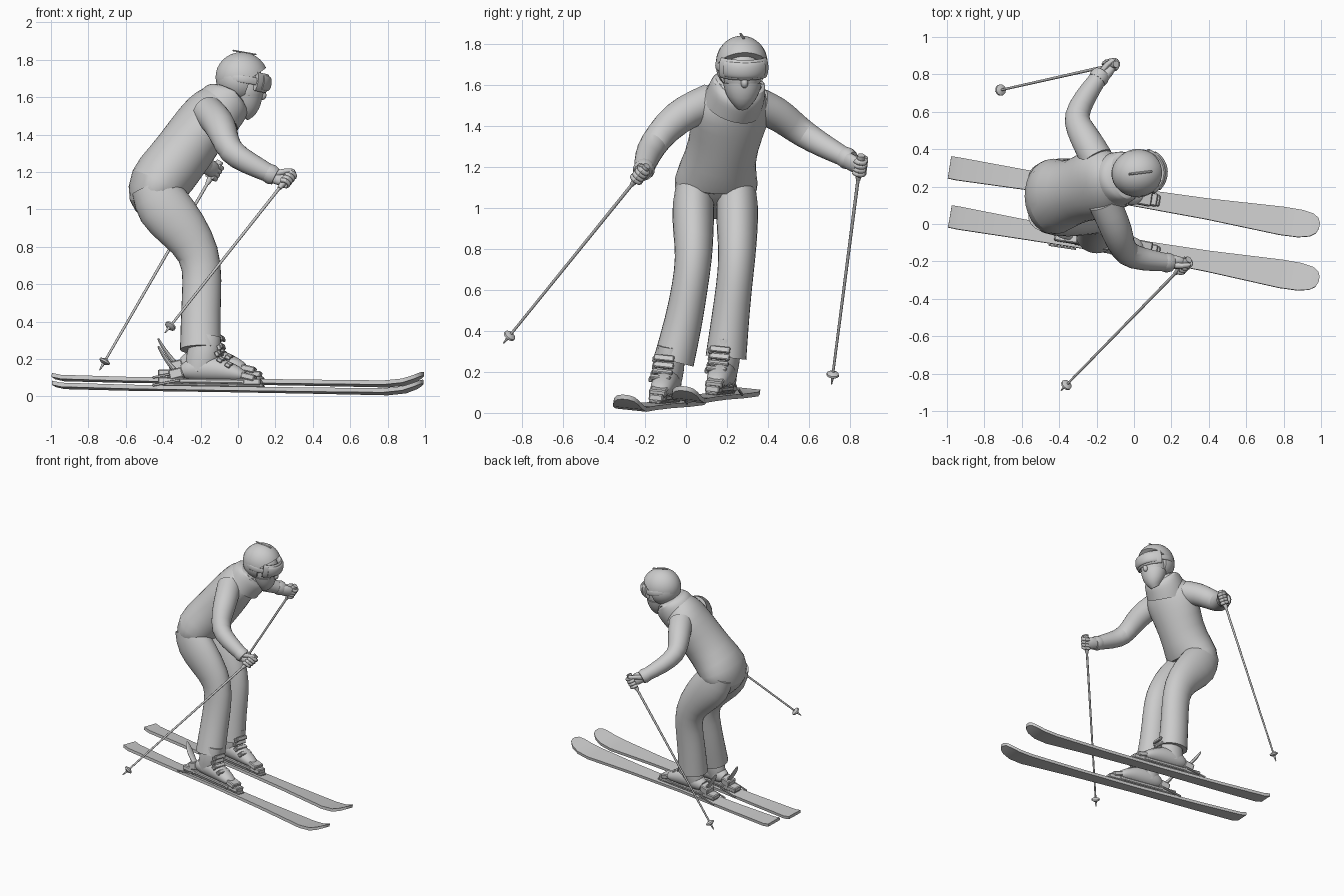
import bpy, bmesh, math
from mathutils import Vector, Matrix

cube = bpy.data.objects.get("Cube")
if cube:
    bpy.data.objects.remove(cube)

grey = bpy.data.materials.new("plain grey")
grey.use_nodes = True
COLOUR = (0.6, 0.6, 0.6, 1)
grey.diffuse_color = COLOUR
grey.node_tree.nodes["Principled BSDF"].inputs["Base Color"].default_value = COLOUR


def finish(name, bm, matrix=None, subsurf=0, angle=40):
    """Turn a bmesh into a shaded, coloured object."""
    if matrix:
        bm.transform(matrix)
    bmesh.ops.recalc_face_normals(bm, faces=bm.faces)
    mesh = bpy.data.meshes.new(name)
    bm.to_mesh(mesh)
    bm.free()
    ob = bpy.data.objects.new(name, mesh)
    bpy.context.collection.objects.link(ob)
    mesh.materials.append(grey)
    if subsurf:
        ob.modifiers.new("smooth", "SUBSURF").levels = subsurf
        ob.modifiers["smooth"].render_levels = subsurf
    bpy.ops.object.select_all(action="DESELECT")
    ob.select_set(True)
    bpy.context.view_layer.objects.active = ob
    bpy.ops.object.shade_smooth_by_angle(angle=math.radians(angle))
    return ob


def loft(name, rings, ref=(0, 1, 0), sides=14, matrix=None, subsurf=1):
    """Skin elliptical rings (x, y, z, width, depth, yaw) along a path."""
    bm = bmesh.new()
    crease = bm.edges.layers.float.new("crease_edge")
    pts = [Vector(r[:3]) for r in rings]
    loops = []
    for i, r in enumerate(rings):
        t = (pts[min(i + 1, len(pts) - 1)] - pts[max(i - 1, 0)]).normalized()
        w = Vector(ref)
        if len(r) > 5:
            w.rotate(Matrix.Rotation(math.radians(r[5]), 3, "Z"))
        w = (w - t * w.dot(t)).normalized()
        d = w.cross(t)
        depth = r[4] if len(r) > 4 else r[3]
        angles = [math.tau * k / sides for k in range(sides)]
        loops.append([bm.verts.new(pts[i] + w * r[3] * math.cos(a) + d * depth * math.sin(a))
                      for a in angles])
    for a, b in zip(loops, loops[1:]):
        for k in range(sides):
            n = (k + 1) % sides
            bm.faces.new((a[k], a[n], b[n], b[k]))
    for cap in (loops[0], loops[-1]):
        for e in bm.faces.new(cap).edges:
            e[crease] = 1
    return finish(name, bm, matrix, subsurf)


def box(name, centre, size, matrix=None, pitch=0, bevel=0.006):
    bm = bmesh.new()
    bmesh.ops.create_cube(bm, size=1)
    bm.transform(Matrix.Translation(centre) @ Matrix.Rotation(math.radians(pitch), 4, "Y")
                 @ Matrix.Diagonal((*size, 1)))
    bmesh.ops.bevel(bm, geom=bm.edges[:], offset=bevel, segments=1, affect="EDGES")
    return finish(name, bm, matrix, 0, 30)


def ellipsoid(name, centre, radii, matrix=None, cut=None):
    bm = bmesh.new()
    bmesh.ops.create_uvsphere(bm, u_segments=24, v_segments=16, radius=1)
    bm.transform(Matrix.Translation(centre) @ Matrix.Diagonal((*radii, 1)))
    if cut:
        out = bmesh.ops.bisect_plane(bm, geom=bm.verts[:] + bm.edges[:] + bm.faces[:],
                                     plane_co=cut[0], plane_no=cut[1], clear_inner=True)
        rim = [e for e in out["geom_cut"] if isinstance(e, bmesh.types.BMEdge)]
        bmesh.ops.contextual_create(bm, geom=rim)
    return finish(name, bm, matrix)


# Jacket body, twisting from hips to shoulders
loft("jacket", [(-.41, .145, 1.0, .13, .11), (-.445, .145, 1.06, .2, .16), (-.435, .145, 1.13, .22, .175),
                (-.34, .165, 1.24, .172, .165, 5), (-.24, .2, 1.38, .185, .16, 14),
                (-.17, .225, 1.48, .21, .15, 22), (-.12, .235, 1.55, .17, .135, 20),
                (-.08, .245, 1.6, .1, .1, 10)])
# High collar with a hollow rim
loft("collar", [(-.12, .225, 1.5, .15, .145, 10), (-.085, .245, 1.55, .148, .145, 8),
                (-.035, .262, 1.62, .135, .14, 5), (-.033, .263, 1.622, .118, .122, 5),
                (-.06, .255, 1.58, .105, .11, 5)], subsurf=2)

# Trouser legs
for side, ys, dz in (("right", (.045, .035, .035, .04, .02, -.01, -.06), 0),
                     ("left", (.245, .25, .25, .25, .235, .215, .195), .02)):
    xs = (-.46, -.41, -.29, -.2, -.19, -.2, -.2)
    zs = (1.13, 1.02, .89, .76, .62, .45, .25 + dz)
    ws = (.09, .108, .103, .092, .09, .095, .103)
    ds = (.12, .16, .138, .112, .108, .108, .113)
    loft(side + "_trouser_leg", list(zip(xs, ys, zs, ws, ds)))

# Helmet, face, goggles, turned a little to the side
head = Matrix.Translation((.02, .272, 1.7)) @ Matrix.Rotation(math.radians(7), 4, "Z") \
    @ Matrix.Rotation(math.radians(10), 4, "Y")
ellipsoid("helmet", (0, 0, .005), (.142, .127, .135), head, ((.06, 0, .03), (-.65, 0, .76)))
ellipsoid("helmet_back", (-.012, 0, -.01), (.125, .125, .12), head, ((.03, 0, 0), (-1, 0, .12)))
ellipsoid("face", (.035, 0, -.045), (.095, .092, .125), head)
ellipsoid("nose", (.125, 0, -.07), (.022, .018, .025), head)
loft("face_mask", [(.03, 0, -.19, .04, .05), (.045, 0, -.165, .07, .07), (.045, 0, -.12, .09, .085),
                   (.04, 0, -.085, .098, .09)], matrix=head)
arc = [math.radians(a) for a in range(-65, 66, 13)]
loft("goggle_frame", [(.015 + .12 * math.cos(a), .118 * math.sin(a), -.005, .052, .018) for a in arc],
     ref=(0, 0, 1), matrix=head)
loft("goggle_lens", [(.022 + .126 * math.cos(a * .8), .118 * math.sin(a * .8), -.005, .04, .016) for a in arc],
     ref=(0, 0, 1), matrix=head)
ring = [math.radians(a) for a in range(55, 306, 25)]
loft("goggle_strap", [(.128 * math.cos(a), .128 * math.sin(a), -.005, .02, .006) for a in ring],
     ref=(0, 0, 1), matrix=head)
box("helmet_vent", (-.01, 0, .139), (.13, .012, .008), head, bevel=.003)


def straight(name, a, b, radii, sides=10):
    """Tapered rod from a to b, one radius per evenly spaced station."""
    n = len(radii) - 1
    loft(name, [(*a.lerp(b, i / n), r) for i, r in enumerate(radii)], ref=(.3, .9, .1), sides=sides, subsurf=0)


def arm_and_pole(side, arm, grip, tip, thumb):
    """Sleeve, glove cuff, gripping hand and the pole it holds."""
    loft(side + "_sleeve", arm, ref=(0, .3, 1))
    wrist, elbow = Vector(arm[-1][:3]), Vector(arm[-2][:3])
    grip, tip = Vector(grip), Vector(tip)
    fore = (wrist - elbow).normalized()
    axis = (tip - grip).normalized()
    straight(side + "_glove_cuff", wrist - fore * .015, wrist + fore * .035, (.05, .054, .046), 14)
    reach = (grip - wrist).normalized()
    across = axis.cross(reach).normalized() * thumb
    # Palm, curled fingers, thumb
    palm = [(*(wrist + reach * s + across * .012), w, d) for s, w, d in
            ((0, .035, .032), (.035, .045, .034), (.075, .046, .03), (.1, .034, .022))]
    loft(side + "_palm", palm, ref=axis)
    for i in range(4):
        base = grip + axis * (i * .022 - .03)
        path = [base + across * .022 - reach * .01, base + across * .026 + reach * .022,
                base + reach * .036 - across * .005, base - across * .028 + reach * .012,
                base - across * .02 - reach * .012]
        loft(f"{side}_finger_{i + 1}", [(*p, .014) for p in path], ref=axis, sides=8)
    root = wrist + reach * .03 - across * .01
    loft(side + "_thumb", [(*root, .018), (*(grip - across * .03 - axis * .03 - reach * .02), .017),
                           (*(grip - across * .02 - axis * .045 + reach * .015), .012)], ref=axis, sides=8)
    # Pole
    straight(side + "_pole_grip", grip - axis * .06, grip + axis * .08, (.019, .02, .015, .015, .016, .011))
    straight(side + "_pole_shaft", grip, tip - axis * .03, (.0085, .0065))
    straight(side + "_pole_basket", tip - axis * .07, tip - axis * .04, (.011, .03, .031, .014))
    straight(side + "_pole_tip", tip - axis * .05, tip, (.01, .003))


arm_and_pole("right", [(-.16, .12, 1.52, .09), (-.105, .0, 1.47, .088), (-.075, -.09, 1.4, .082),
                       (-.045, -.165, 1.305, .074), (.05, -.19, 1.25, .064), (.17, -.205, 1.19, .05)],
             (.262, -.222, 1.165), (-.39, -.89, .34), -1)
arm_and_pole("left", [(-.2, .35, 1.5, .09), (-.25, .44, 1.465, .085), (-.29, .51, 1.41, .077),
                      (-.315, .575, 1.36, .07), (-.265, .675, 1.3, .06), (-.19, .78, 1.245, .048)],
             (-.125, .848, 1.205), (-.74, .71, .14), 1)


def ski_set(side, centre, turn):
    """Ski, binding and boot, laid out along the ski's own x axis."""
    m = Matrix.Translation(centre) @ Matrix.Rotation(math.radians(turn), 4, "Z") \
        @ Matrix.Rotation(math.radians(.9), 4, "Y") @ Matrix.Rotation(math.radians(-6), 4, "X")
    # Ski: half widths and lift at stations along its length
    outline = ((-1, .06, .014), (-.95, .061, .004), (-.6, .053, 0), (-.1, .045, 0), (.4, .056, 0), (.8, .076, 0),
               (.9, .074, .012), (.96, .062, .034), (.99, .042, .05), (1.002, .015, .056))
    bm = bmesh.new()
    rows = [[bm.verts.new((x, s * w, z + t)) for s, t in ((-1, 0), (1, 0), (1, .022), (-1, .022))]
            for x, w, z in outline]
    for a, b in zip(rows, rows[1:]):
        for k in range(4):
            bm.faces.new((a[k], a[k - 1], b[k - 1], b[k]))
    bm.faces.new(rows[0])
    bm.faces.new(rows[-1])
    finish(side + "_ski", bm, m)
    # Binding
    box(side + "_binding_plate", (-.14, 0, .03), (.56, .06, .018), m)
    box(side + "_toe_base", (.06, 0, .05), (.13, .07, .035), m)
    box(side + "_toe_clamp", (.055, 0, .078), (.075, .085, .035), m, 12)
    box(side + "_heel_base", (-.36, 0, .05), (.14, .07, .035), m)
    box(side + "_heel_clamp", (-.335, 0, .088), (.075, .075, .055), m, -15)
    loft(side + "_heel_lever", [(-.34, 0, .1, .022, .016), (-.385, 0, .15, .034, .012),
                                (-.42, 0, .2, .028, .01), (-.44, 0, .235, .01, .006)], sides=8, matrix=m)
    for s in (-1, 1):
        box(side + "_brake_arm", (-.38, s * .06, .035), (.15, .01, .012), m, -12, .002)
    # Boot
    box(side + "_boot_sole", (-.14, 0, .05), (.36, .075, .025), m)
    loft(side + "_boot_shell", [(-.3, 0, .1, .04, .04), (-.27, 0, .112, .058, .058), (-.2, 0, .125, .064, .074),
                                (-.11, 0, .118, .064, .068), (-.03, 0, .1, .06, .05), (.02, 0, .085, .048, .034),
                                (.04, 0, .078, .03, .02)], matrix=m)
    loft(side + "_boot_cuff", [(-.215, 0, .1, .06, .08), (-.205, 0, .16, .07, .088), (-.19, 0, .22, .074, .09),
                               (-.18, 0, .3, .066, .08)], matrix=m)
    for x, z, tilt in ((-.04, .145, 28), (-.085, .172, 30), (-.1, .205, 65), (-.09, .24, 70)):
        box(side + "_boot_buckle", (x, -.015, z), (.03, .1, .016), m, tilt, .004)
        box(side + "_buckle_lever", (x - .01, -.062, z - .012), (.03, .02, .022), m, tilt, .004)


ski_set("right", (0, -.132, .026), -9.8)
ski_set("left", (0, .142, .068), -9.1)
